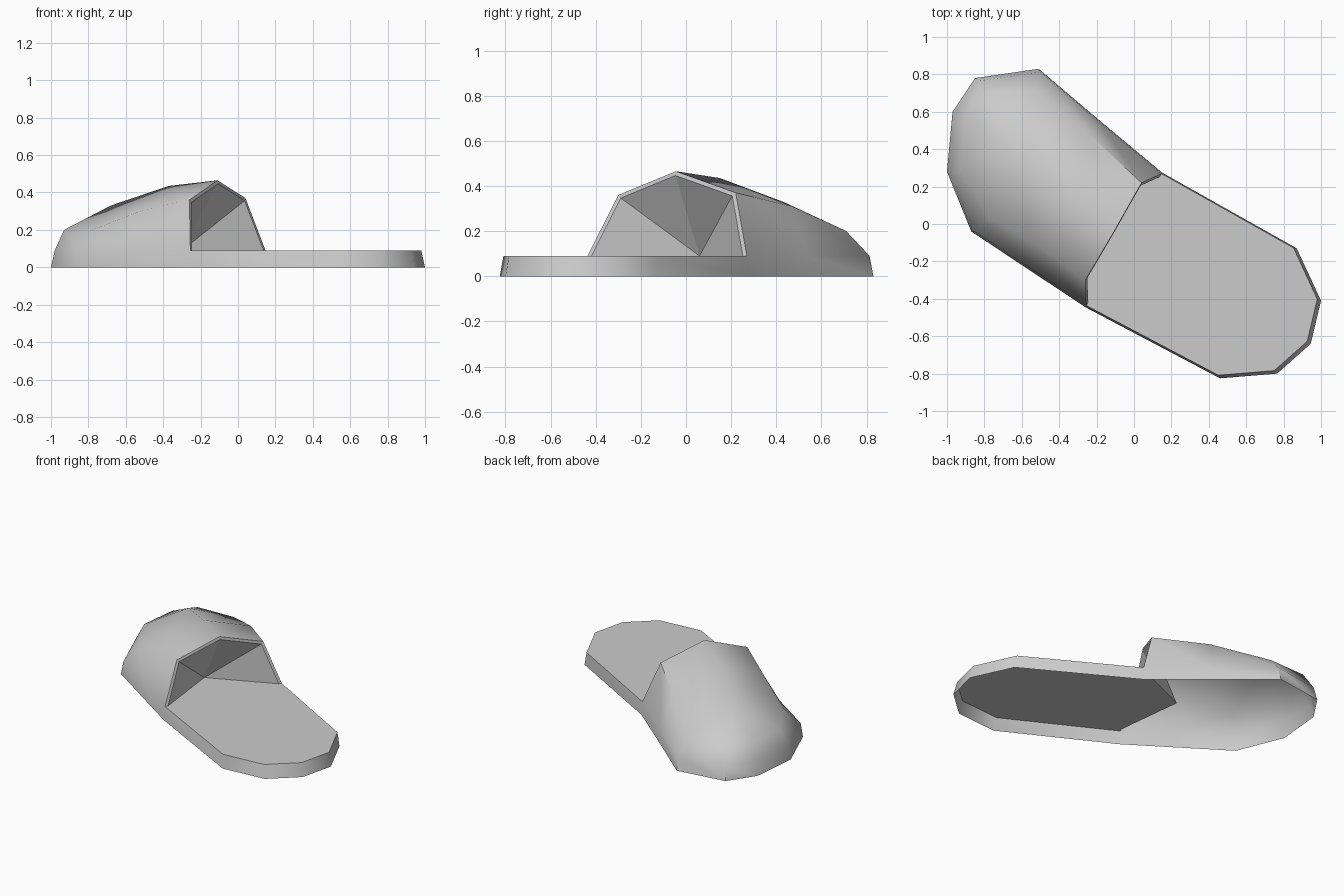
import bpy
from mathutils import Vector

old = bpy.data.objects.get("Cube")
if old:
    bpy.data.objects.remove(old, do_unlink=True)

grey = bpy.data.materials.new("plain grey")
grey.use_nodes = True
colour = (0.6, 0.6, 0.6, 1)
grey.diffuse_color = colour
grey.node_tree.nodes["Principled BSDF"].inputs["Base Color"].default_value = colour


def make_part(name, faces, smooth_angle=None):
    """Build one object from faces given as lists of points, sharing equal points."""
    index, polys = {}, []
    for face in faces:
        polys.append([index.setdefault(tuple(p), len(index)) for p in face])
    mesh = bpy.data.meshes.new(name)
    mesh.from_pydata(list(index), [], polys)
    mesh.materials.append(grey)
    obj = bpy.data.objects.new(name, mesh)
    bpy.context.collection.objects.link(obj)
    if smooth_angle:
        bpy.ops.object.select_all(action='DESELECT')
        obj.select_set(True)
        bpy.context.view_layer.objects.active = obj
        bpy.ops.object.shade_smooth_by_angle(angle=smooth_angle)
    return obj


def strip(lower, upper):
    """Quads between two open rows of points."""
    return [(lower[i], upper[i], upper[i + 1], lower[i + 1])
            for i in range(len(lower) - 1)]


# Sole outline: along the toe from one side to the other, then round the heel
SOLE = 0.09
toe = [(-.26, -.445), (-.565, -.2425), (-.87, -.04), (-1, .28), (-.97, .6),
       (-.85, .78), (-.51, .83), (-.18, .55), (.15, .275)]
heel = [(.87, -.13), (1, -.41), (.945, -.64), (.765, -.80), (.46, -.825)]
base = [Vector((x, y, 0)) for x, y in toe + heel]
edge = [Vector((p.x * .98, p.y * .98, SOLE)) for p in base]

# Shoulder row and ridge of the hood
shoulder = [Vector(p) for p in (
    (-.26, -.30, .36), (-.51, -.12, .305), (-.78, .04, .2), (-.93, .30, .2),
    (-.90, .56, .2), (-.80, .70, .2), (-.53, .71, .2), (-.23, .47, .31),
    (.04, .22, .37))]
peak, ridge, crown = (Vector(p) for p in (
    (-.11, -.045, .465), (-.37, .15, .435), (-.68, .43, .33)))

# Shell: side wall of the sole, with the hood rising from its toe half
cap = [peak, ridge] + [crown] * 5 + [ridge, peak]
shell = strip(base + base[:1], edge + edge[:1])
shell += strip(edge[:len(toe)], shoulder)
for lo_a, up_a, up_b, lo_b in strip(shoulder, cap):
    shell.append((lo_a, up_a, lo_b) if up_a == up_b else (lo_a, up_a, up_b, lo_b))
make_part("slipper_shell", shell, 0.75)

# Opening: thin rim and a recessed lining that meets the insole at one point
rim = [edge[0], shoulder[0], peak, shoulder[-1], edge[len(toe) - 1]]
middle = (rim[0] + rim[-1]) / 2
inner = [p.lerp(middle, .05) for p in rim]
recess = Vector((-.30, .06, SOLE))
make_part("opening_rim", strip(rim[::-1], inner[::-1]))
make_part("opening_lining", [(inner[i + 1], inner[i], recess) for i in range(4)])

# Insole: flat top of the heel half
insole = [rim[0], inner[0], recess, inner[-1]] + edge[len(toe) - 1:]
make_part("insole", [insole[::-1]])
